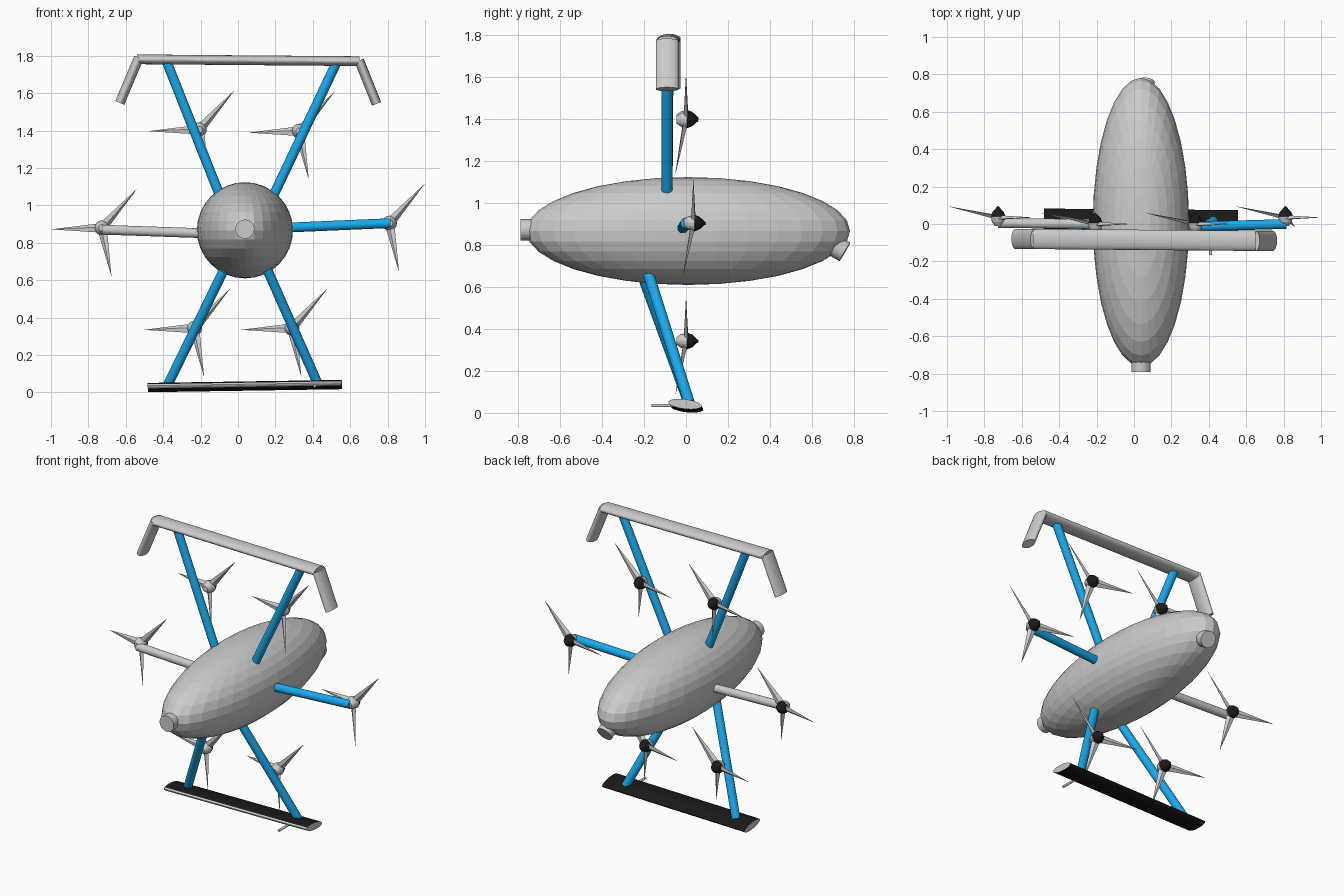
import bpy, bmesh, math
from mathutils import Vector, Matrix

if "Cube" in bpy.data.objects:
    bpy.data.objects.remove(bpy.data.objects["Cube"])


def material(name, col):
    m = bpy.data.materials.new(name)
    m.diffuse_color = (*col, 1)
    m.use_nodes = True
    m.node_tree.nodes["Principled BSDF"].inputs["Base Color"].default_value = m.diffuse_color
    return m


BLUE = material("blue", (0.01, 0.40, 0.85))
BLACK = material("black", (0.01, 0.01, 0.01))
GREY = material("grey", (0.8, 0.8, 0.8))


def finish(name, bm, mats=()):
    bmesh.ops.recalc_face_normals(bm, faces=bm.faces)
    me = bpy.data.meshes.new(name)
    bm.to_mesh(me)
    bm.free()
    for m in mats:
        me.materials.append(m)
    ob = bpy.data.objects.new(name, me)
    bpy.context.collection.objects.link(ob)
    return ob


def frame(p, q, roll=0.0):
    """Matrix at the middle of p-q: local z along the line, local y near world y."""
    d = (q - p).normalized()
    ref = Vector((0, 1, 0)) if abs(d.y) < 0.9 else Vector((1, 0, 0))
    y = (ref - d * ref.dot(d)).normalized()
    x = y.cross(d)
    m = Matrix((x, y, d)).transposed().to_4x4()
    return Matrix.Translation((p + q) / 2) @ m @ Matrix.Rotation(roll, 4, 'Z')


def rod(bm, p, q, a, b=None, sides=32, tip=1.0, roll=0.0):
    """Elliptical or tapered rod from p to q."""
    p, q = Vector(p), Vector(q)
    m = frame(p, q, roll) @ Matrix.Diagonal((a, b or a, 1, 1))
    return bmesh.ops.create_cone(bm, cap_ends=True, segments=sides, radius1=1,
                                 radius2=tip, depth=(q - p).length, matrix=m)


# Fuselage
bm = bmesh.new()
bmesh.ops.create_uvsphere(bm, u_segments=32, v_segments=16, radius=1,
    matrix=Matrix.Translation((0.037, 0.01, 0.867)) @ Matrix.Diagonal((0.257, 0.772, 0.257, 1)))
finish("fuselage", bm)

# Nose sensor and tail nozzle
for name, p, q in [
    ("nose_sensor", (0.037, -0.70, 0.873), (0.037, -0.79, 0.873)),
    ("tail_nozzle", (0.055, 0.65, 0.83), (0.06, 0.757, 0.767)),
]:
    bm = bmesh.new()
    rod(bm, p, q, 0.051)
    finish(name, bm)

# Struts between fuselage, top wing, skid and side propellers
for name, p, q, mat in [
    ("upper_left_strut", (-0.10, -0.09, 1.06), (-0.38, -0.085, 1.765), BLUE),
    ("upper_right_strut", (0.193, -0.09, 1.06), (0.525, -0.09, 1.76), BLUE),
    ("lower_left_strut", (-0.078, -0.205, 0.65), (-0.373, 0.015, 0.045), BLUE),
    ("lower_right_strut", (0.155, -0.178, 0.66), (0.425, 0.015, 0.05), BLUE),
    ("left_strut", (-0.21, 0.0, 0.852), (-0.727, 0.005, 0.87), GREY),
    ("right_strut", (0.28, -0.015, 0.882), (0.815, 0.0, 0.905), BLUE),
]:
    bm = bmesh.new()
    rod(bm, p, q, 0.026)
    finish(name, bm, [mat])

# Top wing with drooped tips
for name, p, q in [
    ("top_wing", (-0.54, -0.08, 1.781), (0.65, -0.09, 1.771)),
    ("top_wing_left_tip", (-0.53, -0.08, 1.79), (-0.632, -0.08, 1.548)),
    ("top_wing_right_tip", (0.648, -0.09, 1.775), (0.741, -0.09, 1.543)),
]:
    bm = bmesh.new()
    rod(bm, p, q, 0.026, 0.054)
    finish(name, bm)

# Landing skid: black oval bar with grey leading edge and end caps
bm = bmesh.new()
rod(bm, (-0.482, 0.003, 0.026), (0.555, -0.005, 0.042), 0.023, 0.08, roll=math.radians(-7))
bm.normal_update()
for f in bm.faces:
    f.material_index = 1 if f.normal.y < -0.5 or abs(f.normal.x) > 0.9 else 0
finish("landing_skid", bm, [BLACK, GREY])

# Thin probe ahead of the skid
bm = bmesh.new()
rod(bm, (0.41, -0.165, 0.035), (0.41, -0.05, 0.035), 0.008, sides=12)
finish("skid_probe", bm)


def propeller(name, c):
    c = Vector(c)
    # Hub: grey front, black rear spinner
    bm = bmesh.new()
    prof = [(-0.045, 0.018), (-0.025, 0.032), (0.005, 0.04), (0.03, 0.03), (0.06, 0.002)]
    n = 16
    rings = [[bm.verts.new(c + Vector((r * math.cos(t), y, r * math.sin(t))))
              for t in (2 * math.pi * i / n for i in range(n))] for y, r in prof]
    for k in range(len(rings) - 1):
        for i in range(n):
            j = (i + 1) % n
            f = bm.faces.new((rings[k][i], rings[k][j], rings[k + 1][j], rings[k + 1][i]))
            f.material_index = int(k >= 2)
    bm.faces.new(rings[0])
    bm.faces.new(rings[-1]).material_index = 1
    finish(name + "_hub", bm, [GREY, BLACK])
    # Three pointed blades, one face of each in black
    bm = bmesh.new()
    for tip in [(0.187, 0.0, 0.209), (-0.268, 0.06, -0.008), (0.05, -0.05, -0.257)]:
        t = Vector(tip)
        root = c + t.normalized() * 0.015
        old = set(bm.faces)
        rod(bm, root, c + t, 0.026, 0.012, sides=4, tip=0.02, roll=0.35)
        bm.normal_update()
        side = t.cross(Vector((0, 1, 0))).normalized()
        for f in set(bm.faces) - old:
            if f.normal.dot(side) > 0.1 and f.normal.y < 0:
                f.material_index = 1
    finish(name + "_blades", bm, [GREY, BLACK])


for name, c in {
    "upper_left_propeller": (-0.207, 0.0, 1.405),
    "upper_right_propeller": (0.328, 0.0, 1.397),
    "left_propeller": (-0.727, 0.035, 0.88),
    "right_propeller": (0.81, 0.035, 0.905),
    "lower_left_propeller": (-0.232, 0.0, 0.343),
    "lower_right_propeller": (0.288, 0.0, 0.343),
}.items():
    propeller(name, c)
